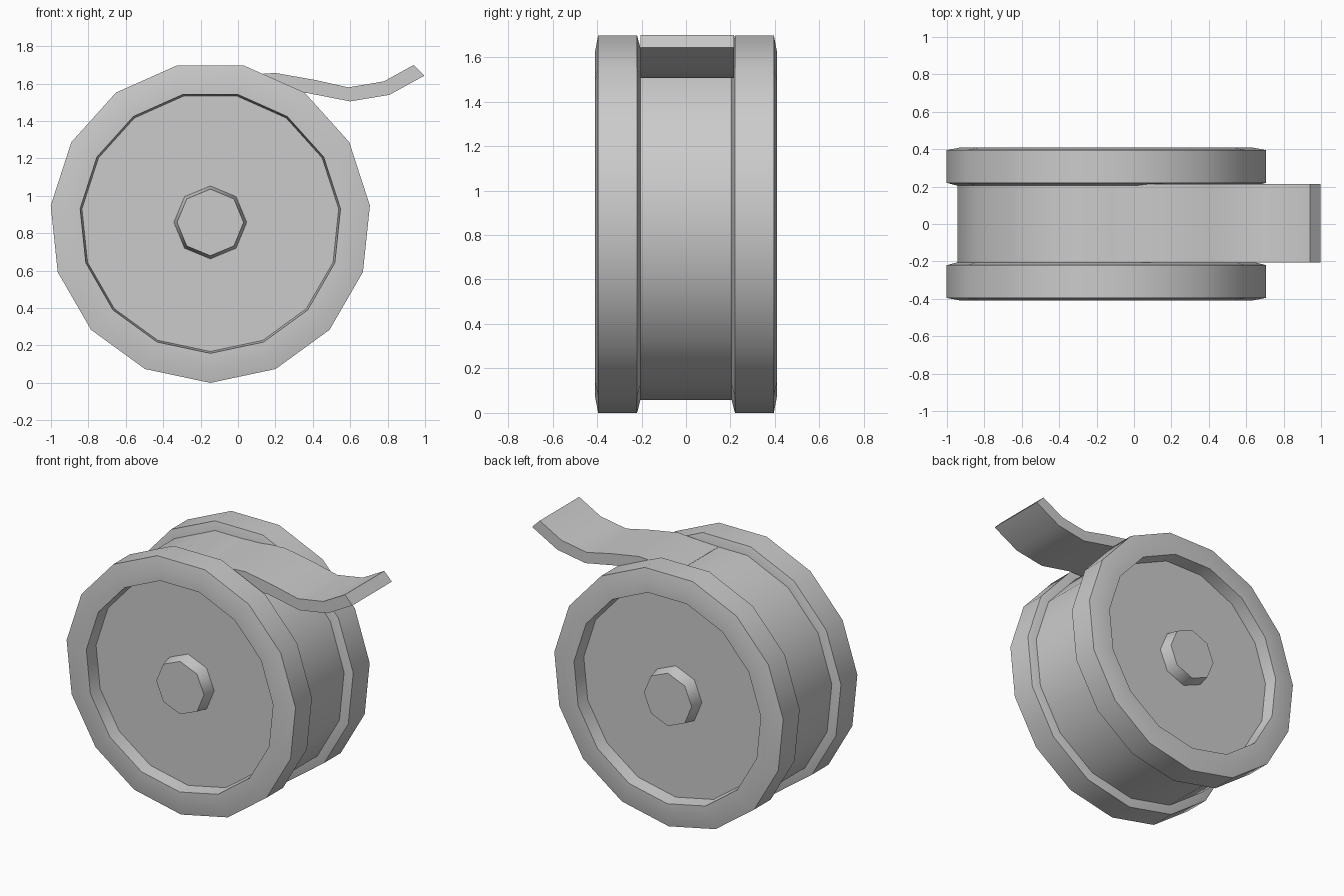
import bpy, bmesh, math

if "Cube" in bpy.data.objects:
    bpy.data.objects.remove(bpy.data.objects["Cube"], do_unlink=True)

CX, CZ = -0.148, 0.858      # spool axis
RADIUS = 0.858

grey = bpy.data.materials.new("plain grey")
grey.use_nodes = True
grey.diffuse_color = (0.6, 0.6, 0.6, 1)
grey.node_tree.nodes["Principled BSDF"].inputs["Base Color"].default_value = (0.6, 0.6, 0.6, 1)


def finish(name, bm, angle):
    bmesh.ops.recalc_face_normals(bm, faces=bm.faces)
    mesh = bpy.data.meshes.new(name)
    bm.to_mesh(mesh)
    bm.free()
    mesh.materials.append(grey)
    ob = bpy.data.objects.new(name, mesh)
    bpy.context.collection.objects.link(ob)
    bpy.ops.object.select_all(action="DESELECT")
    ob.select_set(True)
    bpy.context.view_layer.objects.active = ob
    bpy.ops.object.shade_smooth_by_angle(angle=math.radians(angle))
    return ob


def lathe(name, profile, sides, angle=30, side=1):
    """Turn (radius, y) points around the spool axis and cap both ends."""
    bm = bmesh.new()
    rings = []
    for r, y in profile:
        turns = [2 * math.pi * i / sides for i in range(sides)]
        rings.append([bm.verts.new((CX + r * math.sin(a), side * y, CZ - r * math.cos(a)))
                      for a in turns])
    for a, b in zip(rings, rings[1:]):
        for i in range(sides):
            j = (i + 1) % sides
            bm.faces.new((a[i], a[j], b[j], b[i]))
    bm.faces.new(rings[0])
    bm.faces.new(rings[-1])
    return finish(name, bm, angle)


# Flanges with a recessed outer face, and the hub ends standing in them
flange = [(0.69, 0.32), (0.70, 0.41), (0.78, 0.41), (RADIUS, 0.395),
          (RADIUS, 0.22), (0.80, 0.205)]
hub = [(0.197, 0.31), (0.178, 0.405)]
for label, side in (("front", -1), ("back", 1)):
    lathe(label + "_flange", flange, 15, side=side)
    lathe(label + "_hub", hub, 8, angle=50, side=side)

# Wound roll between the flanges
lathe("wound_roll", [(0.80, -0.21), (0.80, 0.21)], 15)

# Loose tape end leaving the top of the roll
upper = [(-0.1, 1.642), (0.016, 1.645), (0.2, 1.657), (0.41, 1.62),
         (0.59, 1.58), (0.78, 1.612), (0.94, 1.70)]
lower = [(-0.1, 1.56), (0.016, 1.56), (0.2, 1.55), (0.37, 1.55),
         (0.60, 1.505), (0.81, 1.54), (0.997, 1.643)]
bm = bmesh.new()
rows = [[bm.verts.new((x, y, z)) for x, z in line]
        for line, y in ((upper, -0.205), (upper, 0.215), (lower, 0.215), (lower, -0.205))]
for k in range(4):
    a, b = rows[k], rows[(k + 1) % 4]
    for i in range(len(upper) - 1):
        bm.faces.new((a[i], a[i + 1], b[i + 1], b[i]))
for end in (0, -1):
    bm.faces.new([row[end] for row in rows])
finish("tape_end", bm, 30)
